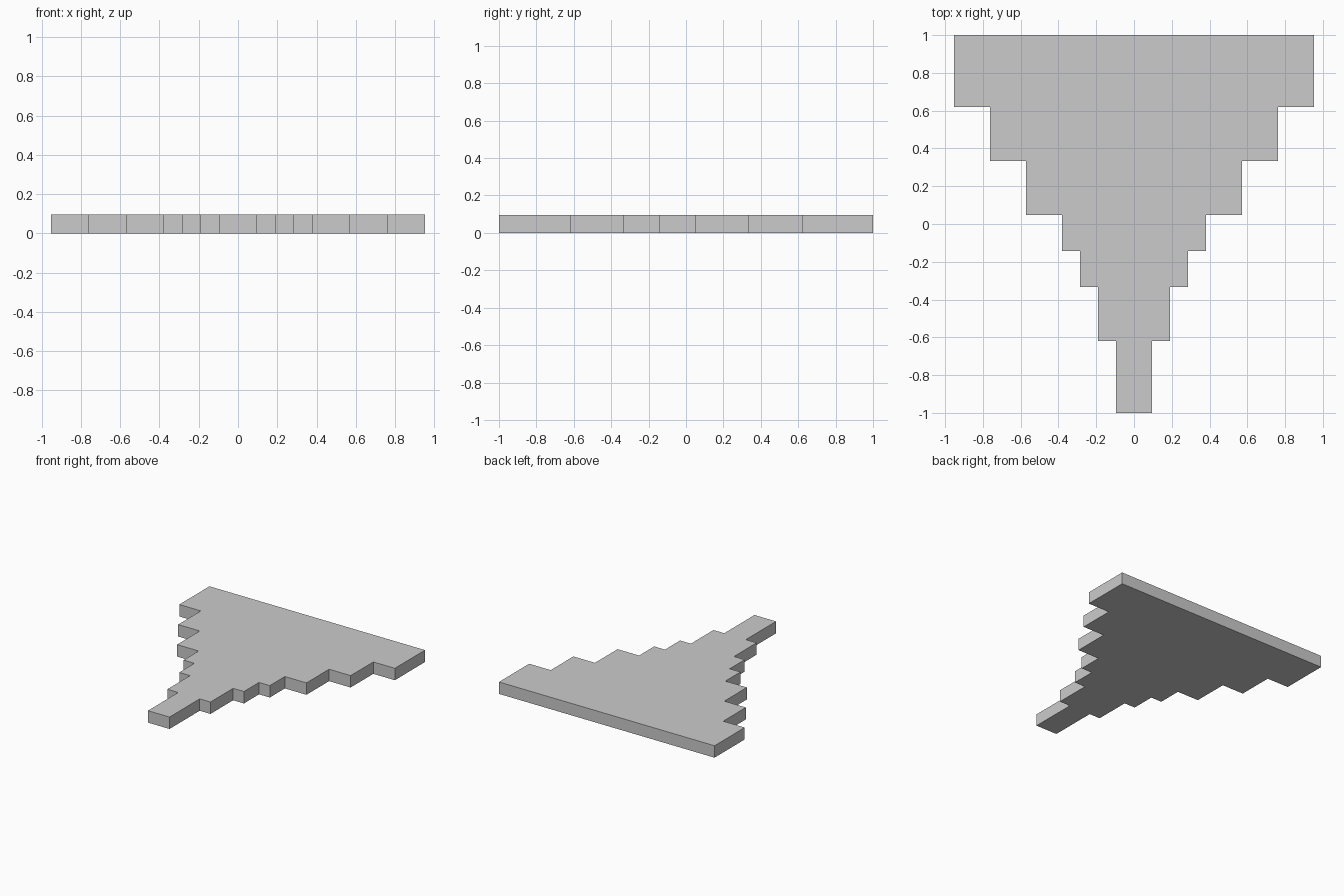
import bpy, bmesh

if "Cube" in bpy.data.objects:
    bpy.data.objects.remove(bpy.data.objects["Cube"])

U = 2 / 21  # grid unit: the plate is 21 units long and 1 unit thick

# Steps from the narrow front tip to the wide back: (half width, depth) in units
steps = [(1, 4), (2, 3), (3, 2), (4, 2), (6, 3), (8, 3), (10, 4)]

# Right-hand stepped outline, front to back
right = []
y = -1.0
for half_width, depth in steps:
    right.append((half_width * U, y))
    y += depth * U
    right.append((half_width * U, y))

# Mirror to the left side and close the outline
outline = right + [(-px, py) for px, py in reversed(right)]

# Stepped plate: one face extruded upwards
bm = bmesh.new()
face = bm.faces.new([bm.verts.new((px, py, 0)) for px, py in outline])
result = bmesh.ops.extrude_face_region(bm, geom=[face], use_keep_orig=True)
top = [g for g in result["geom"] if isinstance(g, bmesh.types.BMVert)]
bmesh.ops.translate(bm, verts=top, vec=(0, 0, U))
bmesh.ops.recalc_face_normals(bm, faces=bm.faces)

mesh = bpy.data.meshes.new("stepped_plate")
bm.to_mesh(mesh)
bm.free()
bpy.context.collection.objects.link(bpy.data.objects.new("stepped_plate", mesh))
